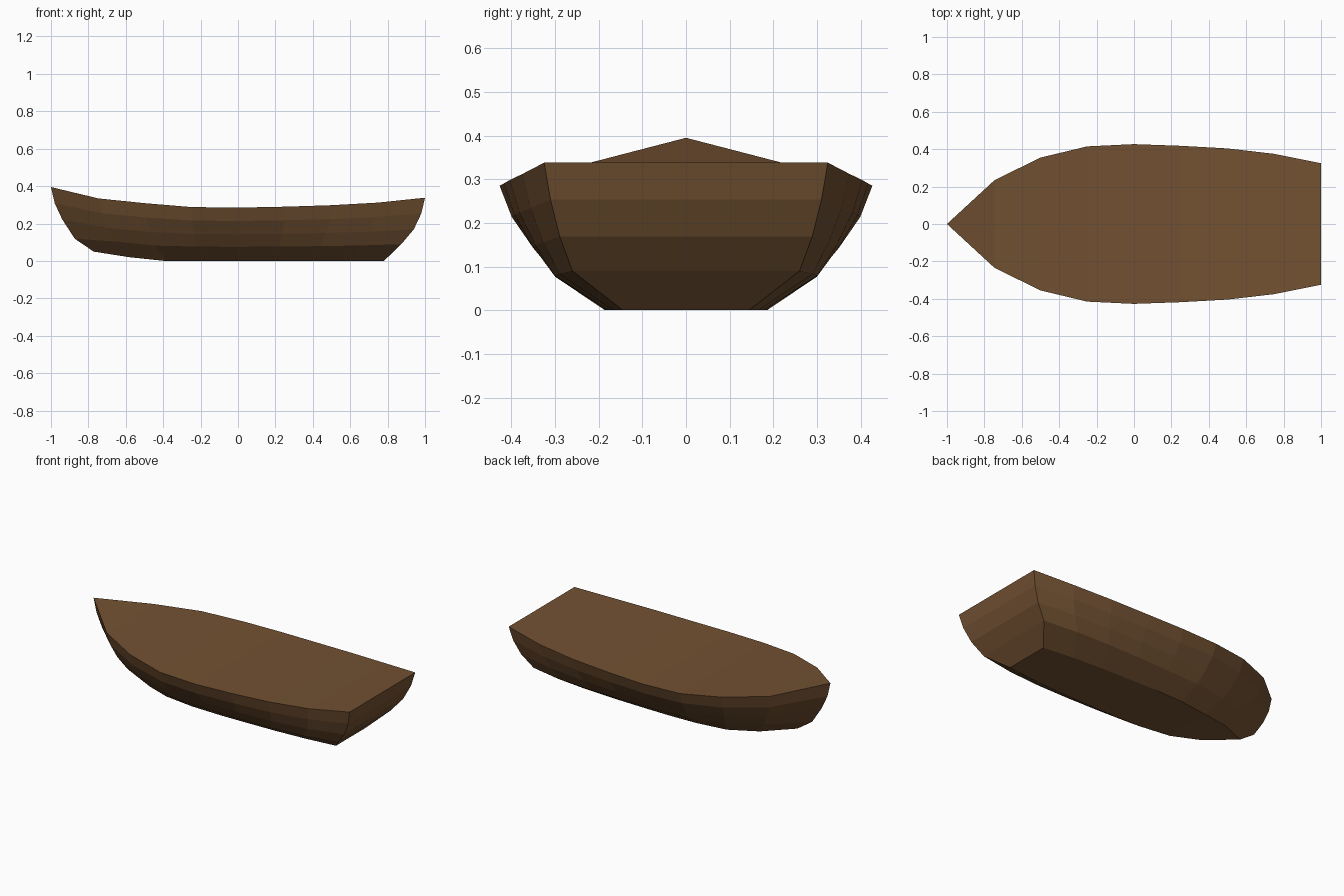
import bpy, bmesh

if "Cube" in bpy.data.objects:
    bpy.data.objects.remove(bpy.data.objects["Cube"])

# Stations from bow to stern: x, deck half width, deck height, bottom height
stations = [(-1, 0, .395, .05), (-.745, .235, .334, .02), (-.5, .355, .309, 0),
            (-.25, .415, .288, 0), (0, .427, .285, 0), (.25, .418, .29, 0),
            (.5, .404, .298, 0), (.75, .375, .312, 0), (1, .325, .338, 0)]

# Levels from bottom to deck: length scale, height share, midship and stern width share
levels = [(.78, 0, .435, .445), (.873, .265, .69, .80), (.94, .5, .82, .89),
          (.98, .75, .935, .955), (1, 1, 1, 1)]


def material(name, color):
    m = bpy.data.materials.new(name)
    m.diffuse_color = (*color, 1)
    m.use_nodes = True
    m.node_tree.nodes["Principled BSDF"].inputs["Base Color"].default_value = m.diffuse_color
    return m


def hull_point(i, j, side):
    x, half, top, low = stations[i]
    sx, fz, mid, stern = levels[j]
    t = max(0, x)
    if i == 0 and j == 1:
        fz = .2
    if i == 0 and j == 0:
        sx = .772
    width = half * (mid + (stern - mid) * t)
    return (x * sx, side * width, low + (top - low) * fz)


bm = bmesh.new()
n, k = len(stations), len(levels)
grid = {(i, j, s): bm.verts.new(hull_point(i, j, s))
        for i in range(n) for j in range(k) for s in (-1, 1)}


def quad(*keys, slot=0):
    f = bm.faces.new([grid[q] for q in keys])
    f.material_index = slot


# Side planking
for i in range(n - 1):
    for j in range(k - 1):
        for s in (-1, 1):
            quad((i, j, s), (i + 1, j, s), (i + 1, j + 1, s), (i, j + 1, s))
    # Flat bottom and deck strips
    for j in (0, k - 1):
        quad((i, j, -1), (i + 1, j, -1), (i + 1, j, 1), (i, j, 1))

# Raked transom
for j in range(k - 1):
    quad((n - 1, j, -1), (n - 1, j, 1), (n - 1, j + 1, 1), (n - 1, j + 1, -1))

# Close the stem at the bow
bmesh.ops.remove_doubles(bm, verts=bm.verts[:], dist=.0005)
bmesh.ops.recalc_face_normals(bm, faces=bm.faces[:])

mesh = bpy.data.meshes.new("boat_hull")
bm.to_mesh(mesh)
bm.free()
hull = bpy.data.objects.new("boat_hull", mesh)
bpy.context.collection.objects.link(hull)
mesh.materials.append(material("brown_wood", (.17, .083, .032)))
